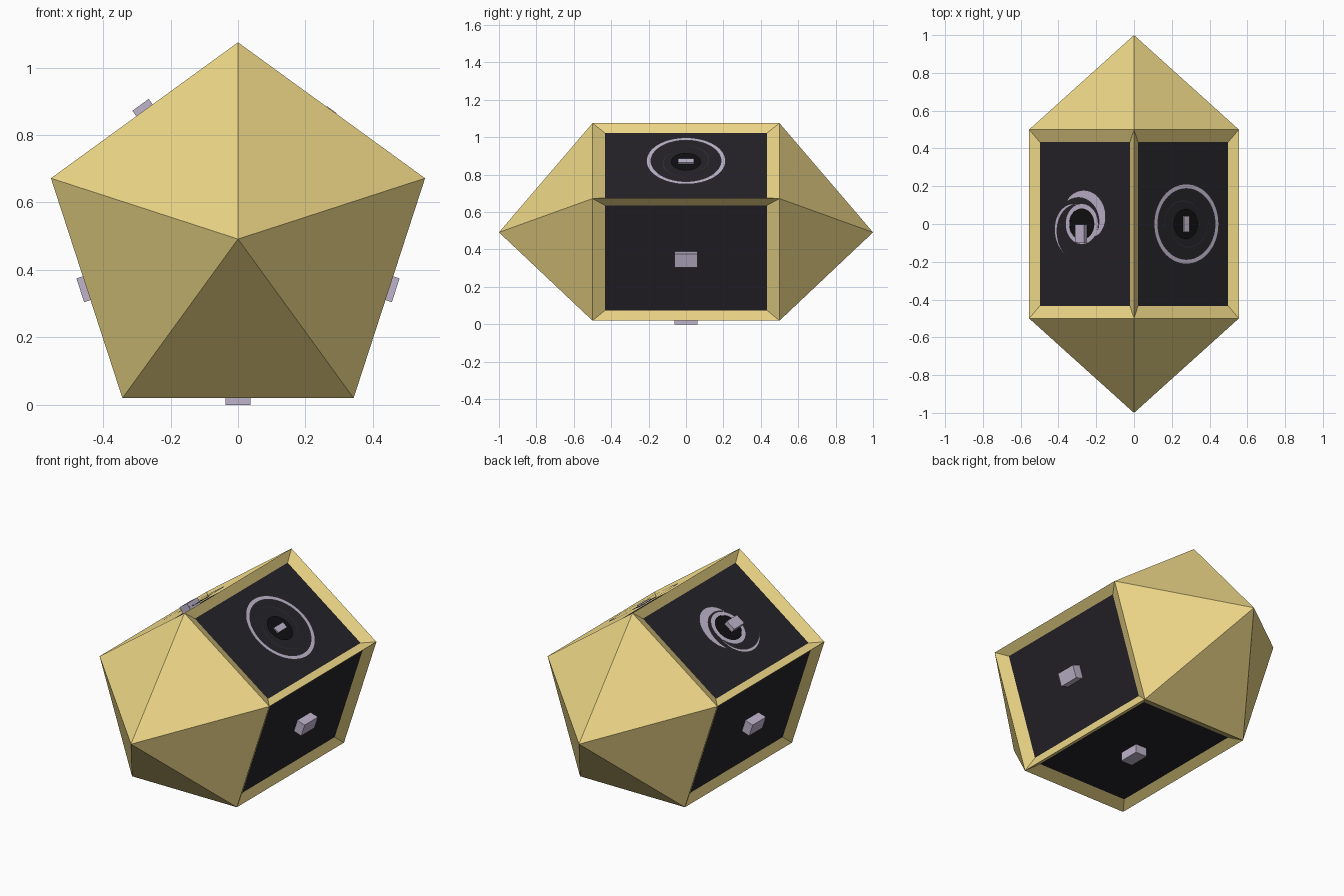
import bpy
from math import sin, cos, pi, radians
from mathutils import Vector

if "Cube" in bpy.data.objects:
    bpy.data.objects.remove(bpy.data.objects["Cube"])

R = 0.5836                      # pentagon circumradius
AP = R * cos(pi / 5)            # distance from axis to each side face
HALF = R * sin(pi / 5)          # half width of a side face
ZC = 0.4914                     # height of the long axis
DEPTH = 0.03                    # panel recess


def material(name, rgb):
    m = bpy.data.materials.new(name)
    m.diffuse_color = (*rgb, 1)
    m.use_nodes = True
    m.node_tree.nodes["Principled BSDF"].inputs["Base Color"].default_value = m.diffuse_color
    return m


gold = material("gold", (0.84, 0.67, 0.24))
dark = material("dark_panel", (0.018, 0.016, 0.021))
black = material("black", (0.005, 0.005, 0.006))
lilac = material("lilac", (0.52, 0.46, 0.60))


def add(name, verts, faces, mat):
    me = bpy.data.meshes.new(name)
    me.from_pydata(verts, [], faces)
    me.materials.append(mat)
    ob = bpy.data.objects.new(name, me)
    bpy.context.collection.objects.link(ob)
    return ob


def on_side(k, u, v, h):
    """Point on side k: u across, v along y, h above the outer face."""
    t = pi / 5 + k * 2 * pi / 5
    n, d = AP + h, Vector((cos(t), 0, -sin(t)))
    return Vector((n * sin(t), v, ZC + n * cos(t))) + d * u


def rect(k, hu, hv, h, v0=0):
    return [on_side(k, a * hu, v0 + b * hv, h)
            for a, b in ((-1, -1), (1, -1), (1, 1), (-1, 1))]


def block(name, k, hu, hv, low, high, v0=0):
    add(name, rect(k, hu, hv, low, v0) + rect(k, hu, hv, high, v0),
        [(3, 2, 1, 0), (4, 5, 6, 7)] +
        [(i, (i + 1) % 4, (i + 1) % 4 + 4, i + 4) for i in range(4)], lilac)


def band(name, k, a0, a1, inner, outer, h, n=40):
    """Flat curved inlay between two radius functions of t in 0..1."""
    verts = []
    for i in range(n + 1):
        t = i / n
        a = radians(a0 + (a1 - a0) * t)
        for r in (inner(t), outer(t)):
            verts.append(on_side(k, r * cos(a), r * sin(a), h))
    add(name, verts, [(2 * i, 2 * i + 1, 2 * i + 3, 2 * i + 2)
                      for i in range(n)], lilac)


def disc(name, k, r, h, n=40):
    add(name, [on_side(k, r * cos(2 * pi * i / n), r * sin(2 * pi * i / n), h)
               for i in range(n)], [tuple(range(n))], black)


# gold body: sloping frames around five sides, plus a pyramid at each end
verts, faces = [], []
for k in range(5):
    b = len(verts)
    verts += rect(k, HALF, 0.5, 0) + rect(k, HALF - 0.048, 0.433, -DEPTH)
    verts += [Vector((0, -1, ZC)), Vector((0, 1, ZC))]
    faces += [(b + i, b + (i + 1) % 4, b + (i + 1) % 4 + 4, b + i + 4)
              for i in range(4)]
    faces += [(b + 1, b, b + 8), (b + 3, b + 2, b + 9)]
add("body", verts, faces, gold)

# recessed dark panels
for k in range(5):
    add(f"panel_{k + 1}", rect(k, HALF - 0.048, 0.433, -DEPTH),
        [(0, 1, 2, 3)], dark)

# plain raised markers on the lower sides
for k in (1, 2, 3):
    block(f"marker_{k + 1}", k, 0.037, 0.062, -DEPTH, 0.02)

# upper right side: ring, fine swirls, dark centre and small bar
band("ring", 0, 0, 360, lambda t: 0.187, lambda t: 0.212, 0.0, 64)
disc("ring_centre", 0, 0.08, -0.006)
for s in (0, 180):
    band("fine_swirl", 0, s + 20, s + 200, lambda t: 0.10 + 0.05 * t,
         lambda t: 0.10 + 0.05 * t + 0.004 * sin(pi * t), -0.004)
block("ring_bar", 0, 0.018, 0.042, -0.01, 0.002)

# upper left side: swirl emblem, dark centre and marker
disc("swirl_centre", 4, 0.083, -0.006)
band("swirl_ring", 4, 0, 360, lambda t: 0.082, lambda t: 0.108, -0.002, 64)
band("swirl_crescent", 4, -38, 130,
     lambda t: 0.108 + 0.045 * t ** 1.5,
     lambda t: 0.108 + 0.045 * t ** 1.5 + 0.055 * sin(pi * t) ** 0.8, 0.0)
band("swirl_tail", 4, 105, 238,
     lambda t: 0.105 + 0.09 * t,
     lambda t: 0.107 + 0.09 * t + 0.018 * sin(pi * t), 0.0)
block("marker_5", 4, 0.03, 0.048, -DEPTH, 0.02, -0.05)
